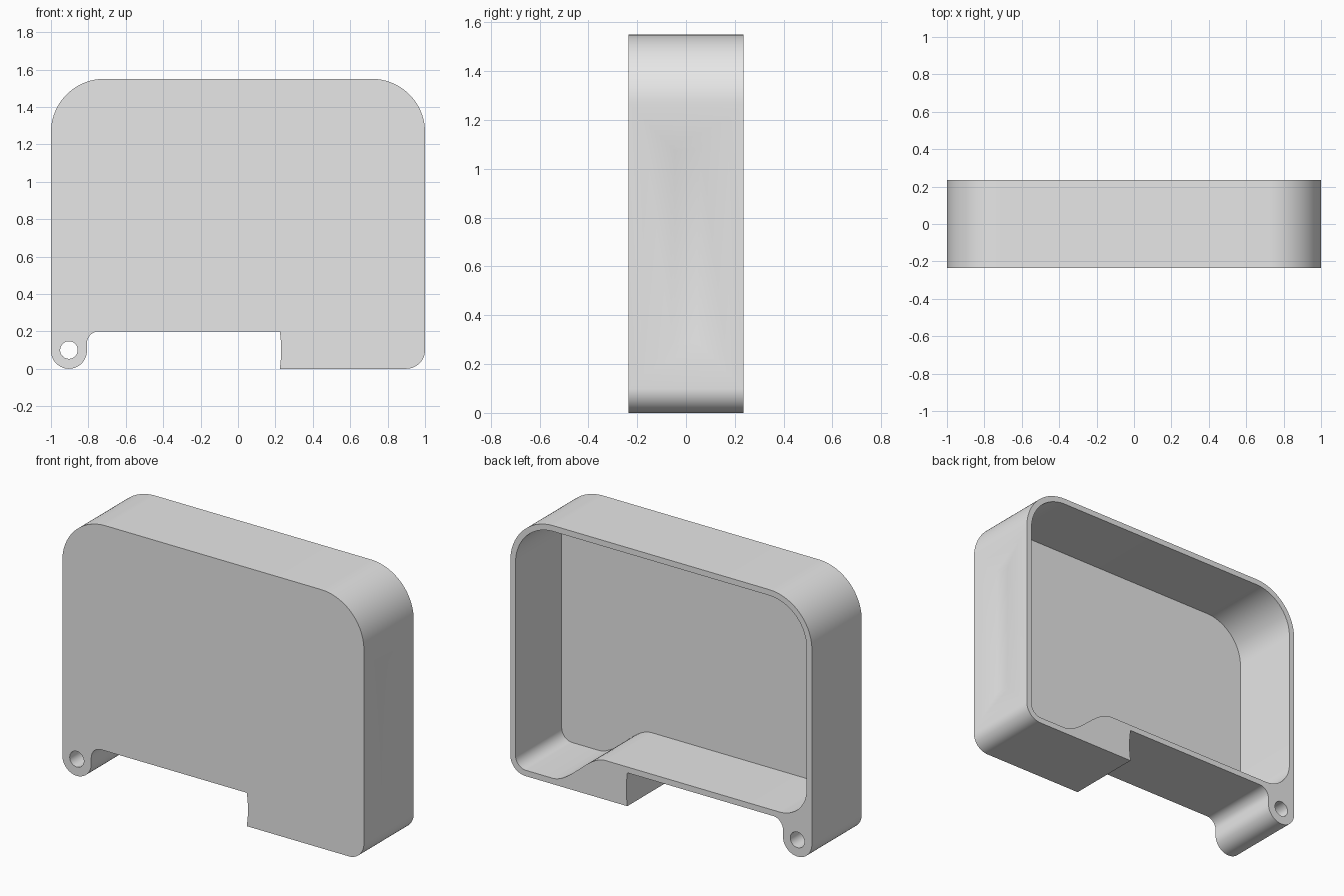
import bpy, bmesh, math

cube = bpy.data.objects.get("Cube")
if cube:
    bpy.data.objects.remove(cube, do_unlink=True)

HALF_DEPTH = 0.236
WALL = 0.035
FLOOR_Y = -HALF_DEPTH + WALL


def arc(cx, cz, r, start, end, steps=16):
    """Points of an arc in the xz plane, angles in degrees."""
    angles = [math.radians(start + (end - start) * i / steps) for i in range(steps + 1)]
    return [(cx + r * math.cos(a), cz + r * math.sin(a)) for a in angles]


def ramp(x0, z0, x1, z1, steps=20):
    """S-shaped rise between two levels."""
    ts = [i / steps for i in range(steps + 1)]
    return [(x0 + (x1 - x0) * t, z0 + (z1 - z0) * t * t * (3 - 2 * t)) for t in ts]


def prism_walls(bm, outline, y0, y1):
    """Side walls over an outline; returns the edges of both end rings."""
    rings = [[bm.verts.new((x, y, z)) for x, z in outline] for y in (y0, y1)]
    n = len(outline)
    for i in range(n):
        j = (i + 1) % n
        bm.faces.new((rings[0][i], rings[0][j], rings[1][j], rings[1][i]))
    return [[bm.edges.get((r[i], r[(i + 1) % n])) for i in range(n)] for r in rings]


def cap(bm, edges):
    bmesh.ops.triangle_fill(bm, edges=edges, use_beauty=True, normal=(0, 1, 0))


# Outer outline: rounded case, hinge lug, raised underside and foot
outer = (arc(0.9, 0.1, 0.1, -90, 0)
         + arc(0.715, 1.265, 0.285, 0, 90, 24)
         + arc(-0.715, 1.265, 0.285, 90, 180, 24)
         + arc(-0.904, 0.096, 0.096, 180, 360, 28)
         + arc(-0.743, 0.135, 0.065, 180, 90, 12)
         + [(0.224, 0.2), (0.23, 0.14), (0.23, 0.06), (0.224, 0)])

# Pocket outline: follows the case, with a ramp over the raised underside
side = 1 - WALL
pocket = (arc(side - 0.07, WALL + 0.07, 0.07, -90, 0)
          + arc(0.715, 1.265, 0.25, 0, 90, 24)
          + arc(-0.715, 1.265, 0.25, 90, 180, 24)
          + arc(-side + 0.18, 0.415, 0.18, 180, 270, 20)
          + ramp(0.37, 0.235, 0.72, WALL))

# Pin hole through the lug
hole = arc(-0.904, 0.1, 0.047, 0, 360, 32)[:-1]

bm = bmesh.new()
outer_front, outer_back = prism_walls(bm, outer, -HALF_DEPTH, HALF_DEPTH)
pocket_floor, pocket_rim = prism_walls(bm, pocket, FLOOR_Y, HALF_DEPTH)
hole_front, hole_back = prism_walls(bm, hole, -HALF_DEPTH, HALF_DEPTH)
cap(bm, outer_front + hole_front)
cap(bm, pocket_floor)
cap(bm, outer_back + pocket_rim + hole_back)
bmesh.ops.recalc_face_normals(bm, faces=bm.faces[:])

# Shallow finger dent in the left side
side_face = max((f for f in bm.faces if f.calc_center_median().x > 0.999),
                key=lambda f: f.calc_area())
for thickness, depth in ((0.06, 0), (0.115, -0.012), (0.015, -0.003)):
    bmesh.ops.inset_individual(bm, faces=[side_face], thickness=thickness,
                               depth=depth, use_even_offset=True)

mesh = bpy.data.meshes.new("case_shell")
bm.to_mesh(mesh)
bm.free()
case = bpy.data.objects.new("case_shell", mesh)
bpy.context.collection.objects.link(case)

# Plain grey
grey = bpy.data.materials.new("light_grey")
grey.use_nodes = True
colour = (0.8, 0.8, 0.8, 1)
grey.diffuse_color = colour
grey.node_tree.nodes["Principled BSDF"].inputs["Base Color"].default_value = colour
mesh.materials.append(grey)

bpy.ops.object.select_all(action="DESELECT")
case.select_set(True)
bpy.context.view_layer.objects.active = case
bpy.ops.object.shade_smooth_by_angle(angle=math.radians(30))
